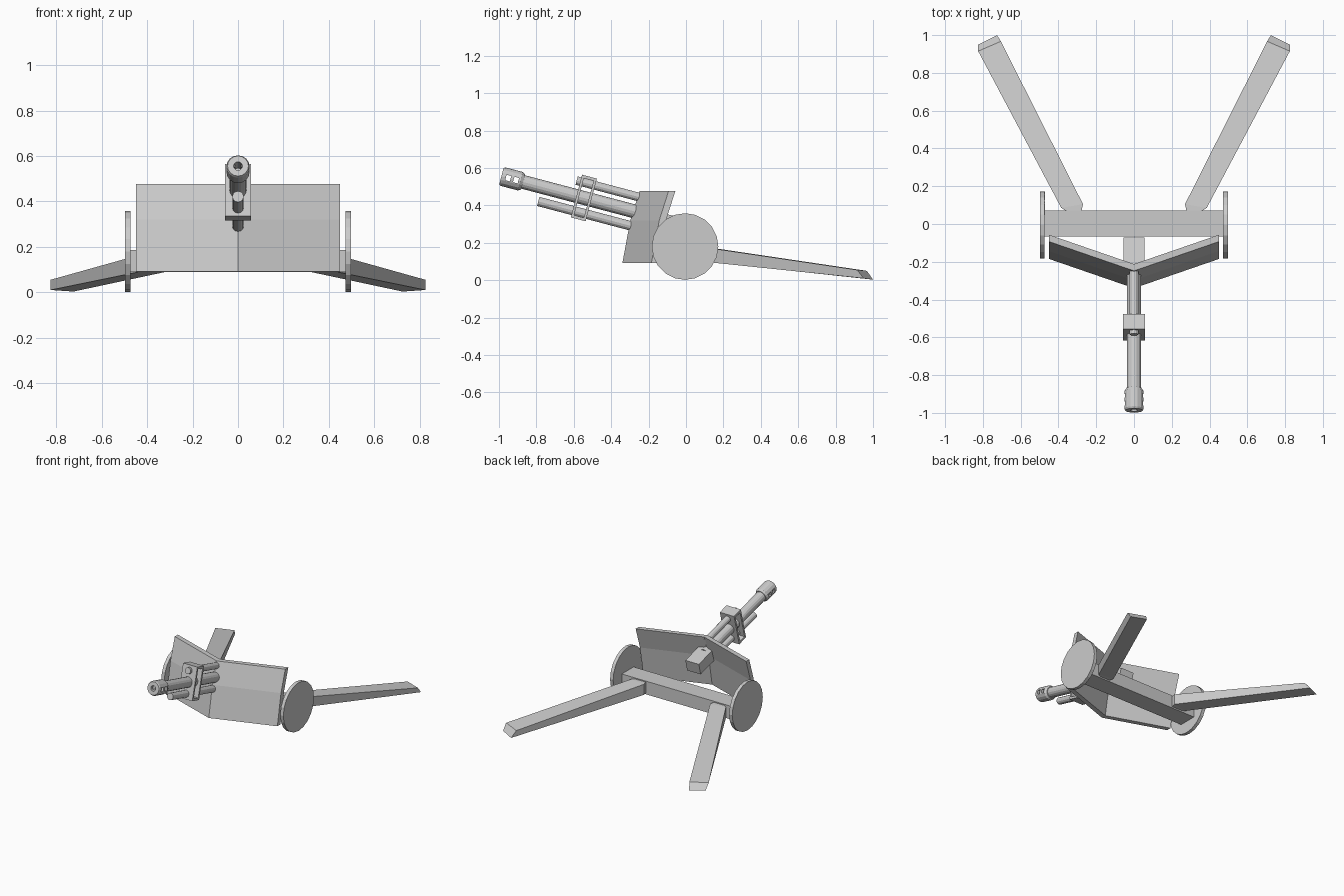
import bpy, bmesh
from math import radians, pi, sin, cos
from mathutils import Matrix, Vector

if "Cube" in bpy.data.objects:
    bpy.data.objects.remove(bpy.data.objects["Cube"])

# Gun frame: local +Y runs from the muzzle back along the barrel
GUN = Matrix.Translation((0, -0.987, 0.556)) @ Matrix.Rotation(radians(-14.8), 4, 'X')


def finish(bm, name, mat=Matrix()):
    bmesh.ops.remove_doubles(bm, verts=bm.verts, dist=1e-5)
    bmesh.ops.transform(bm, matrix=mat, verts=bm.verts)
    bmesh.ops.recalc_face_normals(bm, faces=bm.faces)
    me = bpy.data.meshes.new(name)
    bm.to_mesh(me)
    bm.free()
    ob = bpy.data.objects.new(name, me)
    bpy.context.collection.objects.link(ob)
    return ob


def box(name, lo, hi, mat=Matrix()):
    bm = bmesh.new()
    lo, hi = Vector(lo), Vector(hi)
    m = Matrix.Translation((lo + hi) / 2) @ Matrix.Diagonal((*(hi - lo), 1))
    bmesh.ops.create_cube(bm, size=1, matrix=m)
    return finish(bm, name, mat)


def lathe(name, profile, sides, mat=Matrix()):
    """Revolve (radius, y) points around the Y axis."""
    bm = bmesh.new()
    rings = [[bm.verts.new((r * cos(2 * pi * i / sides), y, r * sin(2 * pi * i / sides)))
              for i in range(sides)] if r else [bm.verts.new((0, y, 0))] for r, y in profile]
    for a, b in zip(rings, rings[1:]):
        for i in range(sides):
            j = (i + 1) % sides
            f = [a[i % len(a)], a[j % len(a)], b[j % len(b)], b[i % len(b)]]
            bm.faces.new(list(dict.fromkeys(f)))
    return finish(bm, name, mat)


def loft(name, sections):
    """Bridge equal-length closed sections and cap both ends."""
    bm = bmesh.new()
    rings = [[bm.verts.new(p) for p in s] for s in sections]
    n = len(rings[0])
    for a, b in zip(rings, rings[1:]):
        for i in range(n):
            j = (i + 1) % n
            bm.faces.new((a[i], a[j], b[j], b[i]))
    bm.faces.new(rings[0])
    bm.faces.new(rings[-1])
    return finish(bm, name)


def cut(ob, cutters):
    for c in cutters:
        m = ob.modifiers.new("cut", 'BOOLEAN')
        m.operation, m.solver, m.object = 'DIFFERENCE', 'EXACT', c
        bpy.context.view_layer.objects.active = ob
        bpy.ops.object.modifier_apply(modifier=m.name)
        bpy.data.objects.remove(c)


def rod(name, r, y0, y1, z=0.0, sides=12):
    return lathe(name, [(0, y0), (r, y0), (r, y1), (0, y1)], sides,
                 GUN @ Matrix.Translation((0, 0, z)))


# Axle beam
box("axle_beam", (-0.475, -0.065, 0.09), (0.475, 0.072, 0.187))

for side, s in (("left", -1), ("right", 1)):
    # Wheels
    lathe(f"{side}_wheel", [(0, -0.0125), (0.178, -0.0125), (0.178, 0.0125), (0, 0.0125)], 20,
          Matrix.Translation((s * 0.485, -0.005, 0.18)) @ Matrix.Rotation(pi / 2, 4, 'Z'))
    # Spread trail legs, splayed and sloping to the ground
    loft(f"{side}_trail_leg", [[(s * x, y, z) for x, y, z in sec] for sec in (
        [(0.28, 0.06, 0.1), (0.345, 0.06, 0.1), (0.345, 0.06, 0.18), (0.28, 0.06, 0.18)],
        [(0.27, 0.105, 0.1), (0.385, 0.085, 0.1), (0.385, 0.085, 0.178), (0.27, 0.105, 0.178)],
        [(0.725, 1.0, 0.003), (0.825, 0.95, 0.01), (0.825, 0.915, 0.055), (0.705, 0.967, 0.05)])])

# Angled, leaning shield
t = 0.036
prof = [(-0.34, 0.092), (-0.298, 0.32), (-0.248, 0.477)]
section = prof + [(y + t, z) for y, z in reversed(prof)]
loft("shield", [[(x, y + d, z) for y, z in section]
                for x, d in ((-0.45, 0.155), (0, 0), (0.45, 0.155))])

# Barrel and recoil cylinders
rod("barrel", 0.037, 0.11, 0.80, sides=16)
rod("upper_recoil_cylinder", 0.023, 0.395, 0.77, 0.08)
rod("lower_recoil_cylinder", 0.025, 0.225, 0.74, -0.08)

# Muzzle brake with bore and side ports
brake = lathe("muzzle_brake", [(0, 0.12), (0.042, 0.12), (0.051, 0.105), (0.051, 0.01), (0.046, 0),
                               (0.019, 0), (0.019, 0.11), (0, 0.11)], 16, GUN)
cut(brake, [box("port_cutter", (-0.1, y, -0.015), (0.1, y + 0.026, 0.015), GUN)
            for y in (0.025, 0.068)])

# Barrel bracket, open at the sides
bracket = box("barrel_bracket", (-0.058, 0.415, -0.118), (0.058, 0.497, 0.118), GUN)
cut(bracket, [box("window_cutter", (-0.1, 0.429, -0.102), (0.1, 0.483, 0.102), GUN)])

# Breech block behind the shield
box("breech_block", (-0.055, 0.76, -0.055), (0.055, 0.94, 0.03), GUN)
